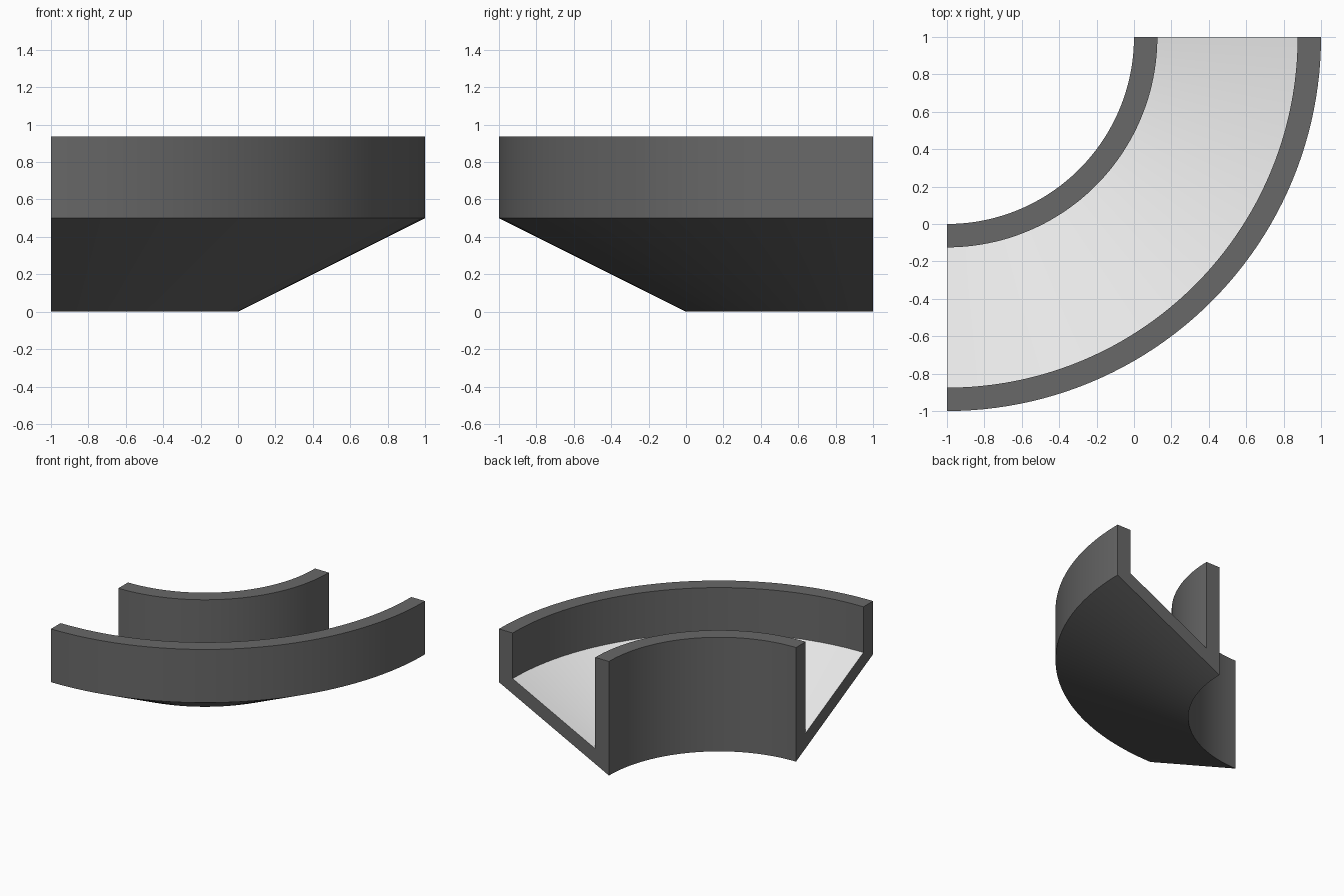
import bpy
import bmesh
import math
from mathutils import Vector

default = bpy.data.objects.get("Cube")
if default:
    bpy.data.objects.remove(default)


def make_material(name, grey):
    mat = bpy.data.materials.new(name)
    mat.use_nodes = True
    colour = (grey, grey, grey, 1)
    mat.diffuse_color = colour
    mat.node_tree.nodes["Principled BSDF"].inputs["Base Color"].default_value = colour
    return mat


# Channel section as (radius, height): sloping base, two level-topped walls
INNER, OUTER, TOP = 1.0, 2.0, 0.9375
WALL = 0.125
STEPS = 48


def base_height(radius):
    return 0.5 * (radius - INNER)


def floor_point(radius):
    return radius, base_height(radius) + WALL


section = [
    (INNER, 0), (OUTER, base_height(OUTER)),
    (OUTER, TOP), (OUTER - WALL, TOP),
    floor_point(OUTER - WALL), floor_point(INNER + WALL),
    (INNER + WALL, TOP), (INNER, TOP),
]

# Sweep the section a quarter turn about the back right corner
centre = Vector((-1, 1, 0))
bm = bmesh.new()
start = [bm.verts.new(centre + Vector((0, -r, z))) for r, z in section]
edges = [bm.edges.new((a, b)) for a, b in zip(start, start[1:] + start[:1])]
swept = bmesh.ops.spin(bm, geom=start + edges, cent=centre, axis=(0, 0, 1),
                       angle=math.pi / 2, steps=STEPS, use_duplicate=False)

# Close both ends
end_edges = [g for g in swept["geom_last"] if isinstance(g, bmesh.types.BMEdge)]
bmesh.ops.contextual_create(bm, geom=edges)
bmesh.ops.contextual_create(bm, geom=end_edges)
bmesh.ops.recalc_face_normals(bm, faces=bm.faces)

# The sloping, upward-facing floor is pale; everything else is dark
for face in bm.faces:
    face.material_index = int(0.5 < face.normal.z < 0.97)

mesh = bpy.data.meshes.new("banked_curve_channel")
bm.to_mesh(mesh)
bm.free()
mesh.materials.append(make_material("dark grey", 0.14))
mesh.materials.append(make_material("pale grey", 0.8))

channel = bpy.data.objects.new("banked_curve_channel", mesh)
bpy.context.collection.objects.link(channel)
bpy.ops.object.select_all(action="DESELECT")
channel.select_set(True)
bpy.context.view_layer.objects.active = channel
bpy.ops.object.shade_smooth_by_angle(angle=math.radians(30))
